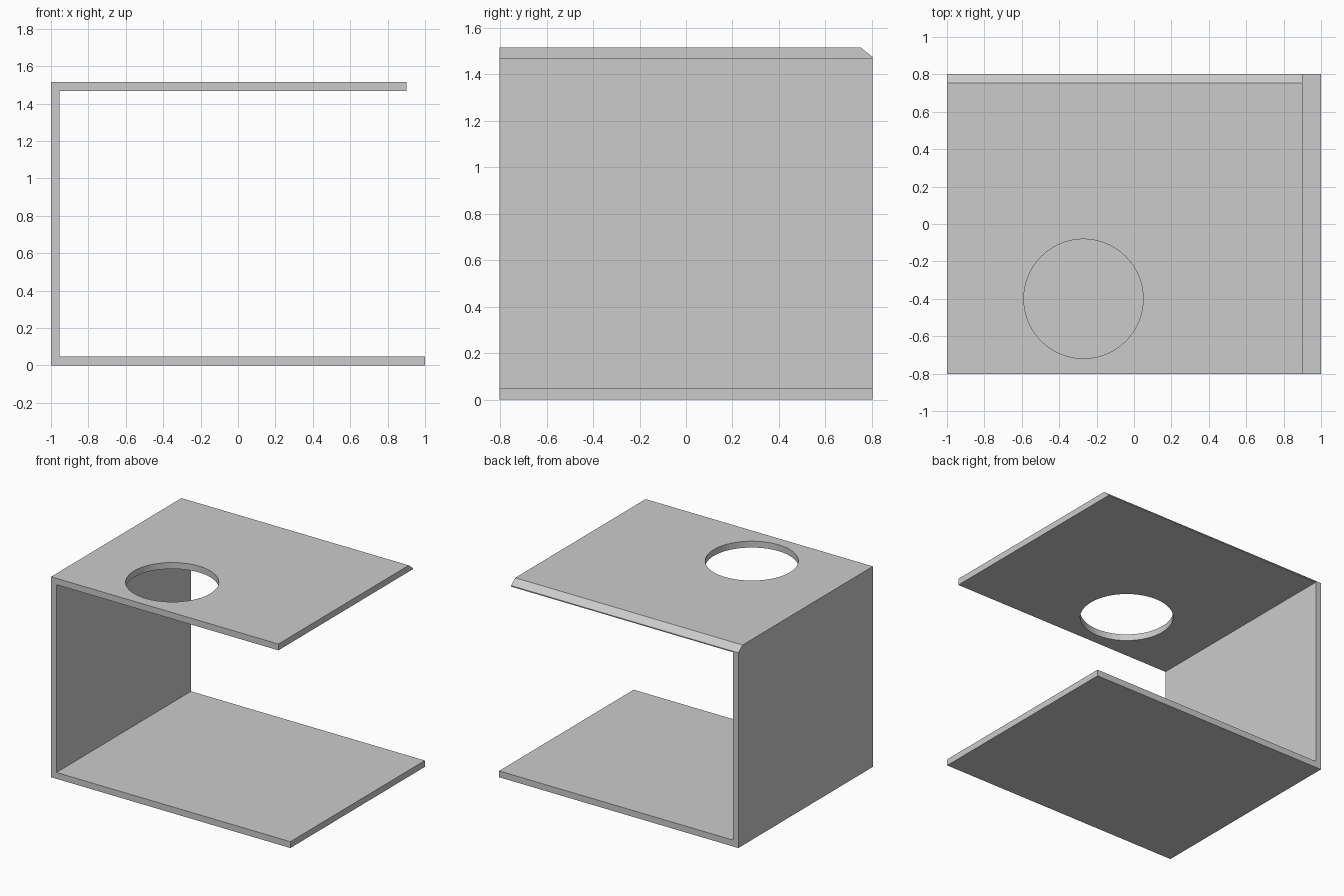
import bpy, bmesh
from mathutils import Vector

cube = bpy.data.objects.get("Cube")
if cube:
    bpy.data.objects.remove(cube, do_unlink=True)

DEPTH = 0.803      # half depth
HEIGHT = 1.515
WALL = 0.045
PLATE = 0.048
TOP_END = 0.9      # the top plate is shorter than the base

grey = bpy.data.materials.new("light grey")
grey.use_nodes = True
grey.diffuse_color = (0.6, 0.6, 0.6, 1)
grey.node_tree.nodes["Principled BSDF"].inputs["Base Color"].default_value = (0.6, 0.6, 0.6, 1)

# Bracket: C-shaped profile extruded from front to back
inner = -1 + WALL
profile = [(-1, 0), (1, 0), (1, PLATE), (inner, PLATE), (inner, HEIGHT - PLATE),
           (TOP_END, HEIGHT - PLATE), (TOP_END, HEIGHT), (-1, HEIGHT)]
bm = bmesh.new()
face = bm.faces.new([bm.verts.new((x, -DEPTH, z)) for x, z in profile])
ext = bmesh.ops.extrude_face_region(bm, geom=[face])
bmesh.ops.translate(bm, vec=(0, 2 * DEPTH, 0),
                    verts=[g for g in ext["geom"] if isinstance(g, bmesh.types.BMVert)])

# Chamfer along the upper back edge
a = Vector((0, DEPTH - 0.05, HEIGHT))
b = Vector((0, DEPTH, HEIGHT - 0.04))
normal = Vector((0, a.z - b.z, b.y - a.y))
cut = bmesh.ops.bisect_plane(bm, geom=bm.verts[:] + bm.edges[:] + bm.faces[:],
                             plane_co=a, plane_no=normal, clear_outer=True)
bmesh.ops.holes_fill(bm, edges=[e for e in bm.edges if e.is_boundary])
bmesh.ops.recalc_face_normals(bm, faces=bm.faces)

mesh = bpy.data.meshes.new("bracket")
bm.to_mesh(mesh)
bm.free()
mesh.materials.append(grey)
bracket = bpy.data.objects.new("bracket", mesh)
bpy.context.collection.objects.link(bracket)

# Round hole through the top plate
bpy.ops.mesh.primitive_cylinder_add(vertices=96, radius=0.319, depth=0.3,
                                    location=(-0.27, -0.4, HEIGHT))
cutter = bpy.context.object
cutter.name = "hole_cutter"
cutter.data.materials.append(grey)
hole = bracket.modifiers.new("hole", "BOOLEAN")
hole.object = cutter
hole.operation = "DIFFERENCE"
hole.solver = "EXACT"

# Bake the hole, then drop the cutter
bpy.context.view_layer.objects.active = bracket
bpy.ops.object.modifier_apply(modifier="hole")
bpy.data.objects.remove(cutter, do_unlink=True)

# Smooth hole wall, sharp edges elsewhere
bpy.ops.object.select_all(action="DESELECT")
bracket.select_set(True)
bpy.ops.object.shade_smooth_by_angle(angle=0.4)
